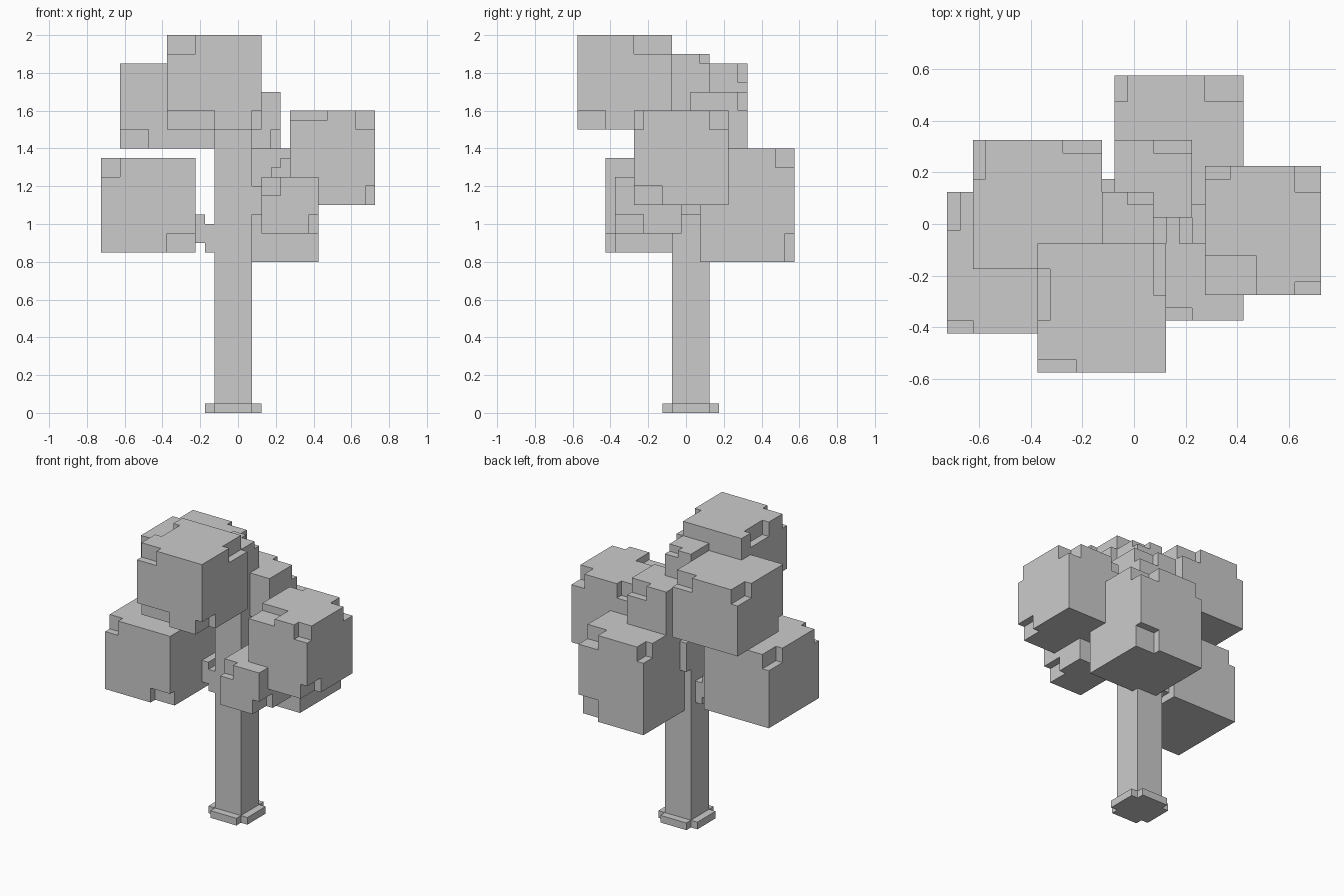
import bpy, bmesh, math
from itertools import product

if "Cube" in bpy.data.objects:
    bpy.data.objects.remove(bpy.data.objects["Cube"])

V = 0.05                       # voxel size
OX, OY = -0.725, -0.575        # grid origin


def inside(p, box):
    return all(box[a][0] <= p[a] < box[a][1] for a in range(3))


def corner(box, signs, size):
    """Range of a notch sitting in one corner of a box."""
    return tuple((b[0], b[0] + n) if s == '-' else (b[1] - n, b[1])
                 for b, s, n in zip(box, signs, size))


def voxel_part(name, boxes, cuts=()):
    """Skin the union of voxel boxes minus cuts, merging flat faces."""
    cells = set()
    for b in boxes:
        cells |= {p for p in product(*(range(*r) for r in b))
                  if not any(inside(p, c) for c in cuts)}
    bm = bmesh.new()
    verts = {}

    def vert(p):
        if p not in verts:
            verts[p] = bm.verts.new((OX + p[0] * V, OY + p[1] * V, p[2] * V))
        return verts[p]

    for c in cells:
        for a, d in product(range(3), (0, 1)):
            n = list(c)
            n[a] += 2 * d - 1
            if tuple(n) in cells:
                continue
            u, w = (a + 1) % 3, (a + 2) % 3
            loop = []
            for i, j in ((0, 0), (1, 0), (1, 1), (0, 1)):
                q = list(c)
                q[a] += d
                q[u] += i
                q[w] += j
                loop.append(vert(tuple(q)))
            bm.faces.new(loop if d else loop[::-1])
    bmesh.ops.dissolve_limit(bm, angle_limit=math.radians(1),
                             verts=bm.verts[:], edges=bm.edges[:])
    me = bpy.data.meshes.new(name)
    bm.to_mesh(me)
    bm.free()
    bpy.context.collection.objects.link(bpy.data.objects.new(name, me))


def foliage(name, box, notches, extra=()):
    cuts = [corner(box, s, n) for s, n in notches] + list(extra)
    voxel_part(name, [box], cuts)


# Trunk with chipped top, and cross-shaped foot
voxel_part("trunk", [((12, 16), (10, 14), (0, 38))],
           [((14, 16), (13, 14), (37, 38))])
voxel_part("trunk_foot", [((11, 17), (10, 14), (0, 1)),
                          ((12, 16), (9, 15), (0, 1))])

# Branches
voxel_part("left_branch", [((10, 11), (10, 13), (18, 21)),
                           ((11, 12), (10, 13), (17, 20))])
voxel_part("right_branch", [((16 + i, 17 + i), (10, 13), (21 + i, 24 + i))
                            for i in range(4)])
voxel_part("back_branch", [((12, 15), (14, 15), (22, 26))])

# Foliage clumps with chipped corners
foliage("top_foliage", ((7, 17), (0, 10), (30, 40)),
        [("--+", (3, 1, 2)), ("+++", (1, 4, 2)),
         ("---", (5, 1, 2)), ("+--", (1, 3, 2))],
        [((7, 8), (4, 8), (38, 40))])
foliage("upper_left_foliage", ((2, 12), (8, 18), (28, 37)),
        [("-++", (1, 3, 2)), ("+++", (3, 1, 2)), ("---", (3, 1, 2))])
foliage("lower_left_foliage", ((0, 10), (3, 14), (17, 27)),
        [("-++", (1, 3, 2)), ("--+", (2, 1, 2)), ("+--", (3, 1, 2))])
foliage("right_foliage", ((20, 29), (6, 16), (22, 32)),
        [("-++", (2, 1, 2)), ("+++", (2, 2, 2)), ("--+", (4, 3, 1)),
         ("+-+", (2, 1, 2)), ("+--", (1, 3, 2))])
foliage("back_foliage", ((13, 23), (13, 23), (16, 28)),
        [("+++", (3, 2, 2)), ("-++", (1, 2, 2)), ("++-", (3, 1, 3))])
foliage("front_foliage", ((17, 23), (4, 11), (19, 25)),
        [("--+", (2, 1, 2)), ("+--", (1, 3, 2))])
foliage("upper_back_foliage", ((13, 19), (12, 18), (28, 34)),
        [("+++", (3, 1, 2)), ("+--", (1, 3, 2))])
